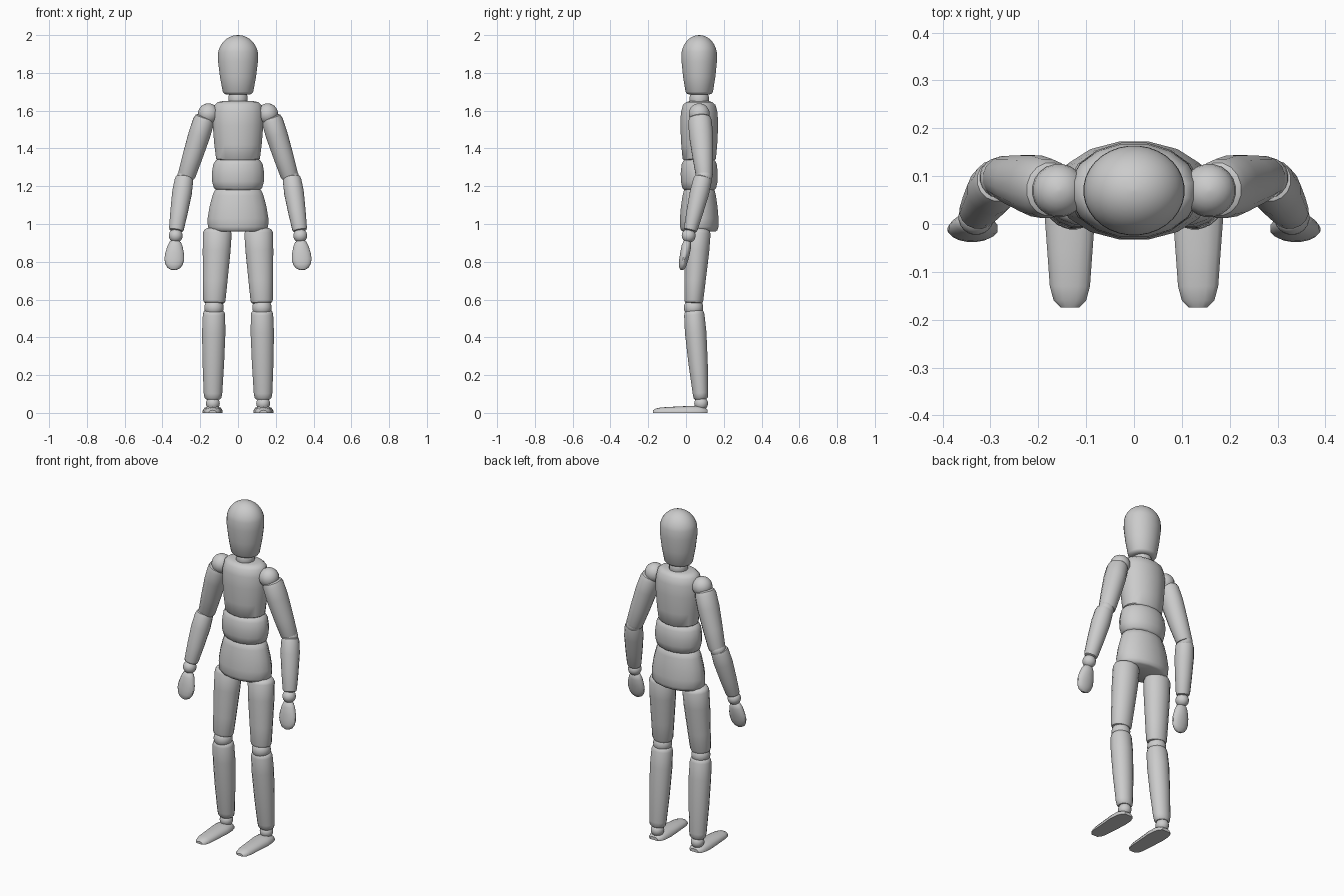
import bpy, bmesh, math
from mathutils import Vector


def finish(name, rings, mirror):
    """Skin a list of closed rings into one object, capping both ends."""
    bm = bmesh.new()
    loops = [[bm.verts.new(p) for p in ring] for ring in rings]
    n = len(loops[0])
    for a, b in zip(loops, loops[1:]):
        for i in range(n):
            j = (i + 1) % n
            bm.faces.new((a[i], a[j], b[j], b[i]))
    bm.faces.new(loops[0])
    bm.faces.new(loops[-1])
    bmesh.ops.recalc_face_normals(bm, faces=bm.faces)
    mesh = bpy.data.meshes.new(name)
    bm.to_mesh(mesh)
    bm.free()
    ob = bpy.data.objects.new(name, mesh)
    bpy.context.collection.objects.link(ob)
    bpy.ops.object.select_all(action='DESELECT')
    ob.select_set(True)
    bpy.context.view_layer.objects.active = ob
    bpy.ops.object.shade_smooth_by_angle(angle=math.radians(40))
    if mirror:
        ob.modifiers.new("mirror", 'MIRROR').use_axis[0] = True
    return ob


def limb(name, a, b, profile, mirror=True, sides=16):
    """Oval sections (t, rx, ry) along the line from a to b."""
    a, b = Vector(a), Vector(b)
    axis = (b - a).normalized()
    u = (Vector((1, 0, 0)) - axis * axis.x).normalized()
    v = axis.cross(u)
    rings = []
    for t, rx, ry in profile:
        c = a.lerp(b, t)
        ring = []
        for i in range(sides):
            w = 2 * math.pi * (i + 0.5) / sides
            ring.append(c + u * rx * math.cos(w) + v * ry * math.sin(w))
        rings.append(ring)
    return finish(name, rings, mirror)


def upright(name, sections, sides=16):
    """Central part: sections (z, rx, ry) on the body axis."""
    return limb(name, (0, 0.07, 0), (0, 0.07, 1), sections, False, sides)


def ball(name, c, r, mirror=True):
    prof = []
    for i in range(11):
        w = math.pi * (0.02 + 0.96 * i / 10)
        prof.append((0.5 - 0.5 * math.cos(w), r * math.sin(w), r * math.sin(w)))
    c, d = Vector(c), Vector((0, 0, r))
    return limb(name, c - d, c + d, prof, mirror, 20)


# Head and neck
head = [(1.685, 0.060, 0.052), (1.69, 0.074, 0.066), (1.70, 0.081, 0.073),
        (1.78, 0.096, 0.086), (1.86, 0.106, 0.094)]
for k in range(1, 9):
    w = math.radians(11 * k)
    head.append((1.89 + 0.11 * math.sin(w), 0.107 * math.cos(w), 0.095 * math.cos(w)))
upright("head", head, 32)
upright("neck", [(1.63, 0.045, 0.045), (1.65, 0.051, 0.051), (1.675, 0.051, 0.051),
                 (1.69, 0.045, 0.045)], 24)

# Torso in three blocks
upright("chest", [(1.335, 0.105, 0.08), (1.345, 0.118, 0.090), (1.42, 0.128, 0.097),
                  (1.52, 0.136, 0.102), (1.59, 0.136, 0.099), (1.63, 0.126, 0.088),
                  (1.645, 0.110, 0.072), (1.65, 0.085, 0.055)])
upright("abdomen", [(1.18, 0.115, 0.08), (1.19, 0.130, 0.091), (1.225, 0.140, 0.099),
                    (1.27, 0.141, 0.100), (1.315, 0.134, 0.095), (1.335, 0.122, 0.086),
                    (1.345, 0.105, 0.075)])
upright("pelvis", [(0.96, 0.138, 0.088), (0.967, 0.152, 0.098), (0.985, 0.163, 0.104),
                   (1.03, 0.164, 0.104), (1.09, 0.154, 0.099), (1.15, 0.138, 0.090),
                   (1.178, 0.126, 0.083), (1.187, 0.112, 0.074)])

# Legs
limb("thigh", (0.108, 0.066, 0.975), (0.126, 0.040, 0.58),
     [(0, 0.056, 0.046), (0.02, 0.070, 0.060), (0.06, 0.077, 0.067), (0.3, 0.075, 0.066),
      (0.7, 0.066, 0.057), (0.96, 0.060, 0.051), (0.99, 0.055, 0.047), (1, 0.046, 0.040)])
ball("knee", (0.127, 0.040, 0.557), 0.052)
limb("shin", (0.127, 0.042, 0.543), (0.133, 0.079, 0.072),
     [(0, 0.045, 0.042), (0.015, 0.055, 0.050), (0.05, 0.060, 0.055), (0.25, 0.063, 0.058),
      (0.6, 0.058, 0.052), (0.93, 0.050, 0.042), (0.98, 0.046, 0.039), (1, 0.036, 0.031)])
ball("ankle", (0.133, 0.080, 0.050), 0.037)

# Feet: flat-soled arches from heel to toe (y, half width, height)
foot = []
for y, hw, h in [(0.113, 0.026, 0.018), (0.100, 0.040, 0.028), (0.07, 0.050, 0.037),
                 (0.02, 0.053, 0.037), (-0.06, 0.047, 0.033), (-0.13, 0.042, 0.029),
                 (-0.16, 0.034, 0.023), (-0.175, 0.019, 0.014)]:
    foot.append([(0.134 + x * hw, y, z * h) for x, z in
                 [(-1, 0), (-1, 0.35), (-0.8, 0.75), (-0.4, 0.96), (0, 1),
                  (0.4, 0.96), (0.8, 0.75), (1, 0.35), (1, 0)]])
finish("foot", foot, True)

# Arms
ball("shoulder", (0.157, 0.070, 1.583), 0.056)
limb("upper_arm", (0.174, 0.072, 1.57), (0.276, 0.098, 1.245),
     [(0, 0.040, 0.044), (0.02, 0.051, 0.056), (0.08, 0.057, 0.063), (0.3, 0.059, 0.065),
      (0.65, 0.054, 0.056), (0.95, 0.048, 0.046), (0.99, 0.043, 0.042), (1, 0.036, 0.035)])
ball("elbow", (0.279, 0.096, 1.25), 0.044)
limb("forearm", (0.283, 0.092, 1.252), (0.328, 0.022, 0.962),
     [(0, 0.034, 0.034), (0.02, 0.045, 0.045), (0.08, 0.050, 0.050), (0.3, 0.053, 0.052),
      (0.65, 0.047, 0.045), (0.95, 0.040, 0.037), (0.985, 0.037, 0.034), (1, 0.030, 0.027)])
ball("wrist", (0.330, 0.014, 0.938), 0.037)
limb("hand", (0.331, 0.008, 0.912), (0.341, -0.023, 0.757),
     [(0, 0.018, 0.014), (0.05, 0.030, 0.021), (0.2, 0.041, 0.026), (0.45, 0.051, 0.026),
      (0.65, 0.053, 0.024), (0.82, 0.046, 0.021), (0.93, 0.034, 0.016), (1, 0.015, 0.008)])
